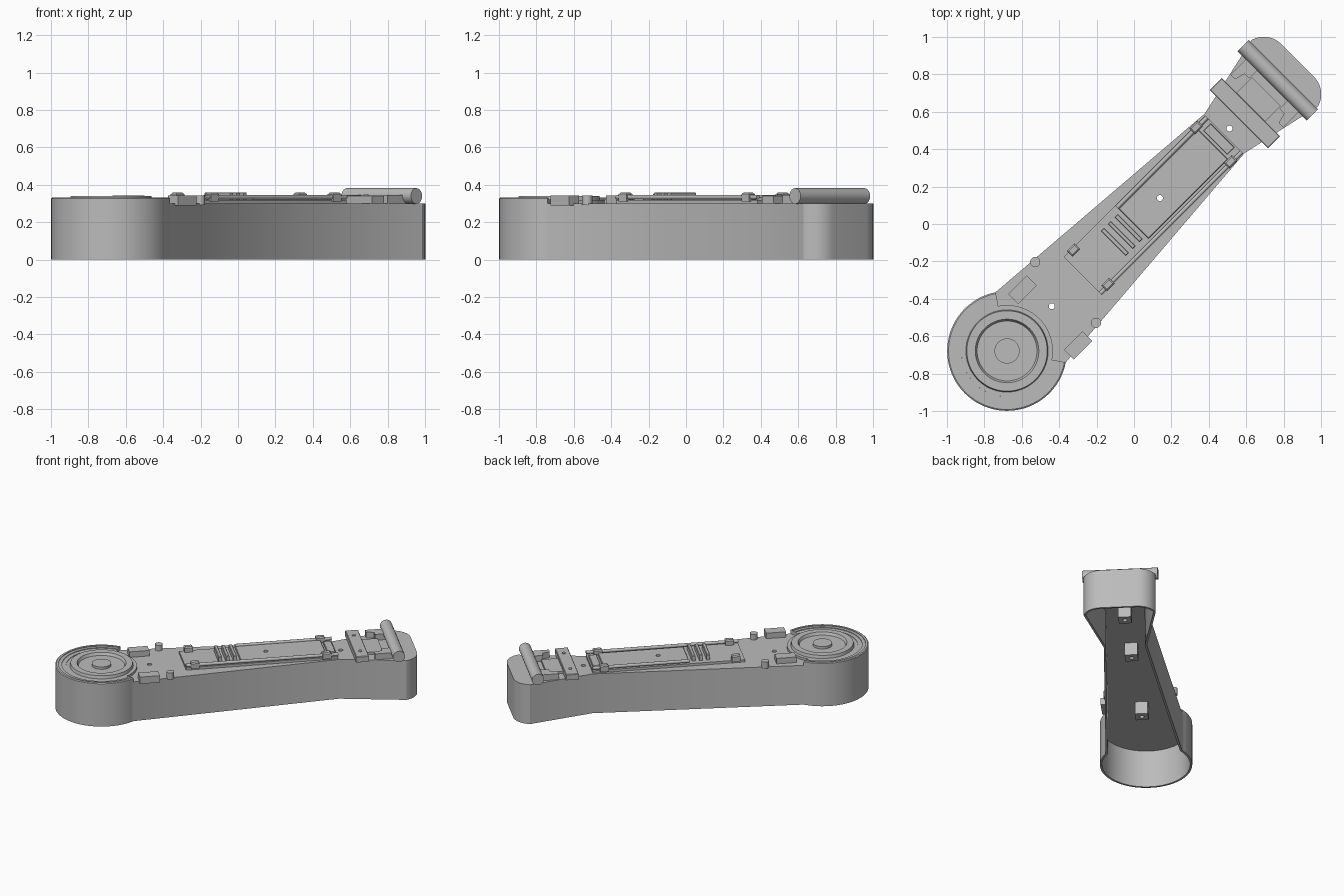
import bpy, bmesh
from math import sin, cos, radians, pi
from mathutils import Matrix, Vector

cube = bpy.data.objects.get("Cube")
if cube:
    bpy.data.objects.remove(cube)

grey = bpy.data.materials.new("plain grey")
grey.use_nodes = True
grey.diffuse_color = (0.5, 0.5, 0.5, 1)
grey.node_tree.nodes["Principled BSDF"].inputs["Base Color"].default_value = (0.5, 0.5, 0.5, 1)

# Parts are laid out lengthwise along x, then turned onto the diagonal
TURN = Matrix.Rotation(radians(45), 4, 'Z')
HUB = -0.96
TOP = 0.30
HOLES = (-0.622, 0.196, 0.722)


def finish(name, bm, recalc=True):
    if recalc:
        bmesh.ops.recalc_face_normals(bm, faces=bm.faces)
    bm.transform(TURN)
    mesh = bpy.data.meshes.new(name)
    bm.to_mesh(mesh)
    bm.free()
    mesh.materials.append(grey)
    ob = bpy.data.objects.new(name, mesh)
    bpy.context.collection.objects.link(ob)
    return ob


def activate(ob):
    bpy.ops.object.select_all(action='DESELECT')
    ob.select_set(True)
    bpy.context.view_layer.objects.active = ob


def smooth(ob):
    activate(ob)
    bpy.ops.object.shade_smooth_by_angle(angle=radians(30))
    return ob


def box(name, u, v, z, bevel=0):
    """Box from (min, max) ranges along, across and up."""
    bm = bmesh.new()
    bmesh.ops.create_cube(bm, size=1)
    for p in bm.verts:
        for i, (a, b) in enumerate((u, v, z)):
            p.co[i] = a + (p.co[i] + 0.5) * (b - a)
    if bevel:
        edges = [e for e in bm.edges if all(p.co.z > z[1] - 1e-5 for p in e.verts)]
        bmesh.ops.bevel(bm, geom=edges, offset=bevel, segments=1, affect='EDGES')
    return finish(name, bm)


def cylinder(name, centre, radius, length, axis='Z', sides=32):
    bm = bmesh.new()
    rot = {'X': Matrix.Rotation(pi / 2, 4, 'Y'), 'Y': Matrix.Rotation(pi / 2, 4, 'X'),
           'Z': Matrix()}[axis]
    bmesh.ops.create_cone(bm, cap_ends=True, segments=sides, radius1=radius, radius2=radius,
                          depth=length, matrix=Matrix.Translation(centre) @ rot)
    return smooth(finish(name, bm))


def prism(name, outline, z0, z1):
    bm = bmesh.new()
    face = bm.faces.new([bm.verts.new((u, v, z0)) for u, v in outline])
    ext = bmesh.ops.extrude_face_region(bm, geom=[face])
    for p in ext["geom"]:
        if isinstance(p, bmesh.types.BMVert):
            p.co.z = z1
    return finish(name, bm)


def lathe(name, profile, start, end, steps):
    """Sweep a (radius, height) profile around the hub; closed if it is a part turn."""
    bm = bmesh.new()
    full = end - start >= 360
    rows = []
    for i in range(steps if full else steps + 1):
        a = radians(start + (end - start) * i / steps)
        rows.append([bm.verts.new((HUB + r * cos(a), r * sin(a), z)) for r, z in profile])
    n = len(profile)
    for i in range(steps):
        a, b = rows[i], rows[(i + 1) % len(rows)]
        for j in range(n - 1 if full else n):
            k = (j + 1) % n
            bm.faces.new((a[j], b[j], b[k], a[k]))
    if not full:
        bm.faces.new(rows[0])
        bm.faces.new(rows[-1])
    bmesh.ops.remove_doubles(bm, verts=bm.verts, dist=1e-5)
    return smooth(finish(name, bm))


def apply(ob, mod):
    activate(ob)
    bpy.ops.object.modifier_apply(modifier=mod.name)


def drill(ob, u):
    cutter = cylinder("hole_cutter", (u, 0, 0.3), 0.016, 0.5, sides=20)
    mod = ob.modifiers.new("hole", 'BOOLEAN')
    mod.operation, mod.object, mod.solver = 'DIFFERENCE', cutter, 'EXACT'
    apply(ob, mod)
    bpy.data.objects.remove(cutter)


# Hollow body, open underneath: round hub, widening arm and rounded head
def arc(cu, cv, r, a0, a1, n):
    return [(cu + r * cos(radians(a0 + (a1 - a0) * i / n)),
             cv + r * sin(radians(a0 + (a1 - a0) * i / n))) for i in range(n + 1)]


outline = ([(0.685, -0.15)] + arc(1.107, -0.125, 0.13, -75, 0, 10)
           + arc(1.107, 0.125, 0.13, 0, 75, 10) + [(0.685, 0.15)]
           + arc(HUB, 0, 0.32, 56, 304, 56))
bm = bmesh.new()
upper = [bm.verts.new((u, v, TOP)) for u, v in outline]
lower = [bm.verts.new((u, v, 0)) for u, v in outline]
bm.faces.new(upper)
for i in range(len(outline)):
    j = (i + 1) % len(outline)
    bm.faces.new((upper[i], lower[i], lower[j], upper[j]))
body = finish("body_shell", bm, recalc=False)
shell = body.modifiers.new("shell", 'SOLIDIFY')
shell.thickness, shell.offset, shell.use_even_offset = 0.015, -1, True
apply(body, shell)
for u in HOLES:
    drill(body, u)
smooth(body)

# Screw bosses under the top
for i, u in enumerate(HOLES):
    drill(box(f"screw_boss_{i + 1}", (u - 0.045, u + 0.045), (-0.045, 0.045), (0.19, 0.286)), u)

# Hub: open stepped rim and a dished disc with a centre button
lathe("hub_rim", [(0.245, 0.3), (0.245, 0.322), (0.275, 0.322), (0.275, 0.327), (0.298, 0.327),
                  (0.298, 0.332), (0.313, 0.332), (0.32, 0.327), (0.32, 0.3)], 56, 304, 56)
lathe("hub_disc", [(0, 0.338), (0.067, 0.338), (0.067, 0.32), (0.16, 0.32), (0.17, 0.34),
                   (0.215, 0.34), (0.22, 0.318), (0.245, 0.318), (0.245, 0.299), (0, 0.299)],
      0, 360, 72)

# Blocks and pins beside the hub
box("hub_block_left", (-0.74, -0.60), (0.135, 0.21), (0.29, 0.342))
box("hub_block_right", (-0.74, -0.60), (-0.285, -0.21), (0.29, 0.342))
for side, name in ((1, "left"), (-1, "right")):
    cylinder(f"pin_{name}", (-0.517, side * 0.23, 0.317), 0.027, 0.05)

# Long cover plate with a raised panel and grip ridges
drill(box("cover_plate", (-0.39, 0.68), (-0.14, 0.14), (0.299, 0.318)), HOLES[1])
drill(box("raised_panel", (0.0, 0.60), (-0.11, 0.115), (0.317, 0.334), 0.003), HOLES[1])
box("end_panel", (0.615, 0.67), (-0.09, 0.09), (0.317, 0.334), 0.003)
for i in range(3):
    u = -0.14 + i * 0.052
    box(f"grip_ridge_{i + 1}", (u - 0.012, u + 0.012), (-0.09, 0.10), (0.317, 0.36), 0.004)

# Side rods and the clips that hold them
cylinder("rod_left", (0.34, 0.127, 0.334), 0.012, 0.68, 'X', 16)
cylinder("rod_right", (0.145, -0.135, 0.334), 0.012, 1.07, 'X', 16)
for side, name in ((1, "left"), (-1, "right")):
    for u, end in ((-0.327, "near"), (0.60, "far")):
        v = side * 0.13
        box(f"clip_{end}_{name}", (u - 0.03, u + 0.03), (v - 0.022, v + 0.022),
            (0.31, 0.358), 0.008)

# Head: cross bar, low pad, roller and its brackets
box("cross_bar", (0.793, 0.883), (-0.22, 0.22), (0.299, 0.343), 0.004)
box("roller_pad", (0.883, 1.0), (-0.108, 0.108), (0.299, 0.318))
cylinder("roller", (1.087, 0, 0.34), 0.042, 0.525, 'Y', 40)
for side, name in ((1, "left"), (-1, "right")):
    cylinder(f"bar_screw_{name}", (0.838, side * 0.13, 0.344), 0.013, 0.008, sides=16)
    arm = [(0.93, 0.20), (0.93, 0.165), (0.985, 0.15), (0.985, 0.115), (1.08, 0.115),
           (1.08, 0.20)]
    prism(f"roller_bracket_{name}", [(u, side * v) for u, v in arm], 0.299, 0.345)
